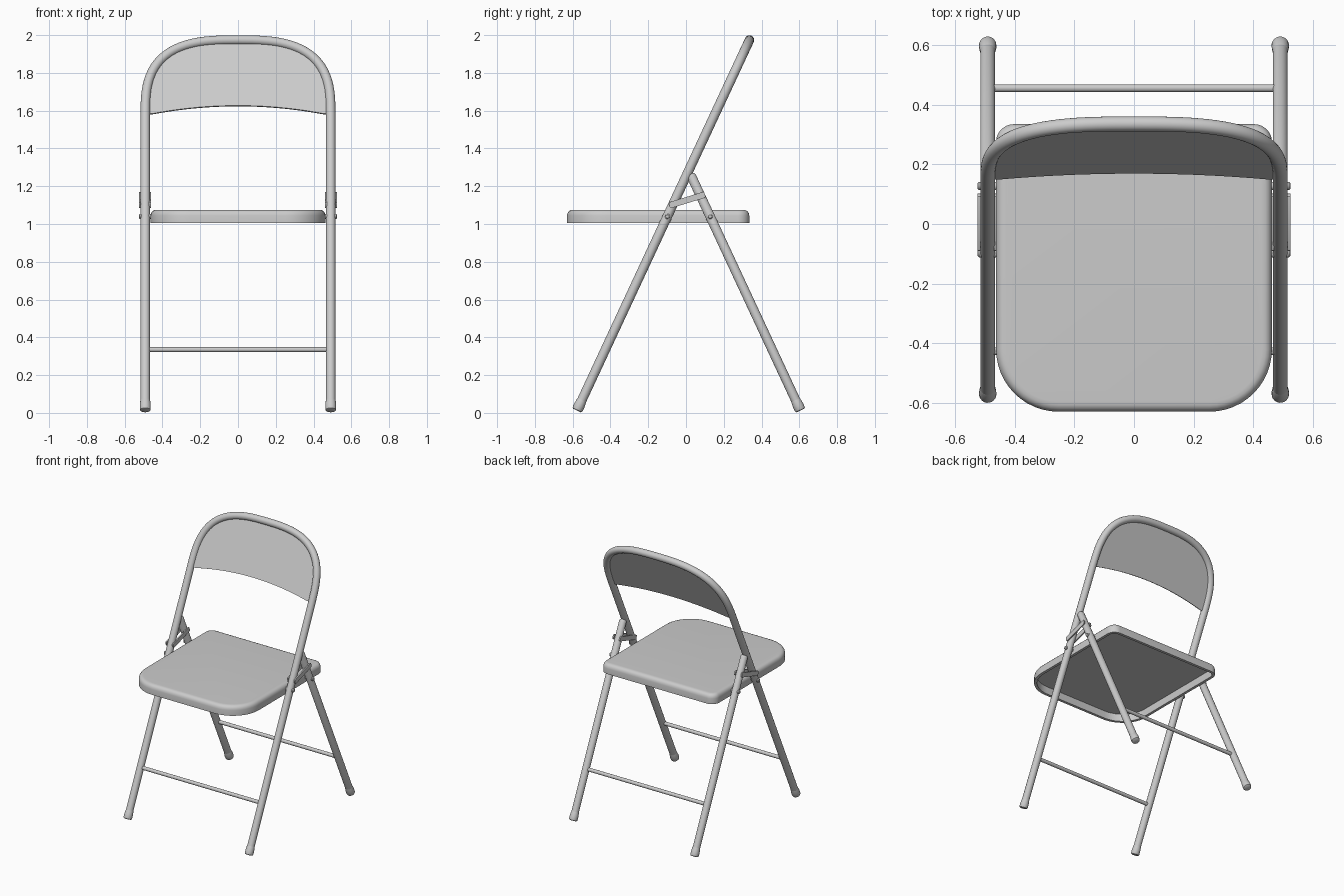
import bpy
import bmesh
import math
from mathutils import Vector

old = bpy.data.objects.get("Cube")
if old:
    bpy.data.objects.remove(old, do_unlink=True)

GREY = (0.6, 0.6, 0.6, 1)
paint = bpy.data.materials.new("grey_paint")
paint.use_nodes = True
paint.diffuse_color = GREY
paint.node_tree.nodes["Principled BSDF"].inputs["Base Color"].default_value = GREY

TUBE = 0.025      # tube radius
SIDE = 0.491      # tube centre from the middle
LEAN = 0.4655     # slope shared by both leg pairs
FOOT_Z = 0.0125


def front_y(z):
    return -0.577 + LEAN * (z - FOOT_Z)


def rear_y(z):
    return 0.606 - LEAN * (z - FOOT_Z)


def finish(name, bm, angle=40):
    bmesh.ops.recalc_face_normals(bm, faces=bm.faces)
    mesh = bpy.data.meshes.new(name)
    bm.to_mesh(mesh)
    bm.free()
    mesh.materials.append(paint)
    obj = bpy.data.objects.new(name, mesh)
    bpy.context.collection.objects.link(obj)
    bpy.ops.object.select_all(action='DESELECT')
    obj.select_set(True)
    bpy.context.view_layer.objects.active = obj
    bpy.ops.object.shade_smooth_by_angle(angle=math.radians(angle))
    return obj


def skin(name, rings, angle=40):
    """Join equal rings of points into a closed, capped solid."""
    bm = bmesh.new()
    loops = [[bm.verts.new(p) for p in ring] for ring in rings]
    n = len(loops[0])
    for a, b in zip(loops, loops[1:]):
        for i in range(n):
            j = (i + 1) % n
            bm.faces.new((a[i], a[j], b[j], b[i]))
    bm.faces.new(loops[0])
    bm.faces.new(loops[-1])
    return finish(name, bm, angle)


def ring(centre, axis, radius, sides=20):
    u = axis.orthogonal().normalized()
    v = axis.cross(u)
    turns = [2 * math.pi * i / sides for i in range(sides)]
    return [centre + radius * (math.cos(t) * u + math.sin(t) * v) for t in turns]


def turned(name, start, end, profile):
    """Lathe (distance, radius) pairs along a line; distances below 0 count from its end."""
    start, end = Vector(start), Vector(end)
    axis = (end - start).normalized()
    length = (end - start).length
    return skin(name, [ring(start + axis * (d if d >= 0 else length + d), axis, r)
                       for d, r in profile])


def rod(name, start, end, radius):
    return turned(name, start, end, [(0, radius), (-1e-6, radius)])


# Front frame: one tube bent into a hoop
def hoop(t, n=2.9):
    c, s = math.cos(t), math.sin(t)
    return (math.copysign(SIDE * abs(c) ** (2 / n), c), 1.58 + 0.394 * s ** (2 / n))


STEPS = 48
arch = [hoop(math.pi * i / STEPS) for i in range(STEPS + 1)]
arch[-1] = (-SIDE, 1.58)
path = [(SIDE, 0.03)] + arch + [(-SIDE, 0.03)]
points = [Vector((x, front_y(z), z)) for x, z in path]
across = Vector((0, -1, LEAN)).normalized()
rings = []
for i, p in enumerate(points):
    along = (points[min(i + 1, len(points) - 1)] - points[max(i - 1, 0)]).normalized()
    if points[i].z < 1.581:
        along = Vector((0, LEAN, 1)).normalized() * (1 if p.x > 0 else -1)
    out = along.cross(across)
    rings.append([p + TUBE * (math.cos(a) * out + math.sin(a) * across)
                  for a in (2 * math.pi * k / 20 for k in range(20))])
skin("front_frame", rings)

# Back panel: flat sheet filling the hoop, with an arched lower edge
lower = [(x, 1.575 + 0.05 * (1 - (x / SIDE) ** 2))
         for x in (SIDE * (-1 + i / 12) for i in range(1, 24))]
sheet = [Vector((x, front_y(z), z)) for x, z in arch + lower]
skin("back_panel", [[p + across * s for p in sheet] for s in (-0.005, 0.005)], 30)


# Seat: pressed pan, rounded on top and hollow underneath
def seat_ring(inset, z):
    pts = []
    corners = [(1, 1, 0.06), (-1, 1, 0.06), (-1, -1, 0.21), (1, -1, 0.21)]
    for k, (sx, sy, r) in enumerate(corners):
        cx = sx * (0.463 - r)
        cy = 0.335 - r if sy > 0 else -0.63 + r
        for i in range(13):
            a = math.pi / 2 * (k + i / 12)
            pts.append((cx + (r - inset) * math.cos(a), cy + (r - inset) * math.sin(a), z))
    return pts


pan = [(0.02, 1.06), (0.02, 1.005), (0, 1.005), (0, 1.045), (0.003, 1.058),
       (0.011, 1.069), (0.022, 1.074), (0.034, 1.075)]
skin("seat", [seat_ring(d, z) for d, z in pan])

# Parts on each side
foot = [(0, 0.022), (0.003, 0.027), (0.01, 0.029), (0.03, 0.029), (0.055, 0.0265), (0.065, 0.024)]
rear_tube = [(0, TUBE), (-0.014, TUBE), (-0.004, 0.02), (-1e-6, 0.012)]
for side, s in (("left", 1), ("right", -1)):
    x = s * SIDE
    turned(f"{side}_rear_leg", (x, rear_y(0.03), 0.03), (x, rear_y(1.265), 1.265), rear_tube)
    for place, line in (("front", front_y), ("rear", rear_y)):
        turned(f"{side}_{place}_foot", (x, line(FOOT_Z), FOOT_Z), (x, line(0.2), 0.2), foot)
        # Pivot pin through the leg into the seat wall
        z = 1.04
        turned(f"{side}_{place}_pin", (s * 0.45, line(z), z), (s * 0.525, line(z), z),
               [(0, 0.014), (-0.005, 0.014), (-1e-6, 0.009)])
    # Folding links either side of the tubes
    for place, lx in (("outer", 0.520), ("inner", 0.466)):
        bm = bmesh.new()
        bmesh.ops.create_cube(bm, size=1)
        bmesh.ops.scale(bm, vec=(0.009, 0.197, 0.033), verts=bm.verts)
        ends = [e for e in bm.edges if abs(e.verts[0].co.x - e.verts[1].co.x) > 0.001]
        bmesh.ops.bevel(bm, geom=ends, offset=0.008, segments=3, affect='EDGES', profile=0.5)
        link = finish(f"{side}_{place}_link", bm, 30)
        link.location = (s * lx, 0.006, 1.127)
        link.rotation_euler.x = math.radians(17)
    # Link rivets
    for place, line, z in (("front", front_y, 1.103), ("rear", rear_y, 1.15)):
        rod(f"{side}_{place}_link_rivet", (s * 0.463, line(z), z), (s * 0.523, line(z), z), 0.008)

# Crossbars between the legs
for place, line in (("front", front_y), ("rear", rear_y)):
    z = 0.335
    rod(f"{place}_crossbar", (-SIDE, line(z), z), (SIDE, line(z), z), 0.013)
